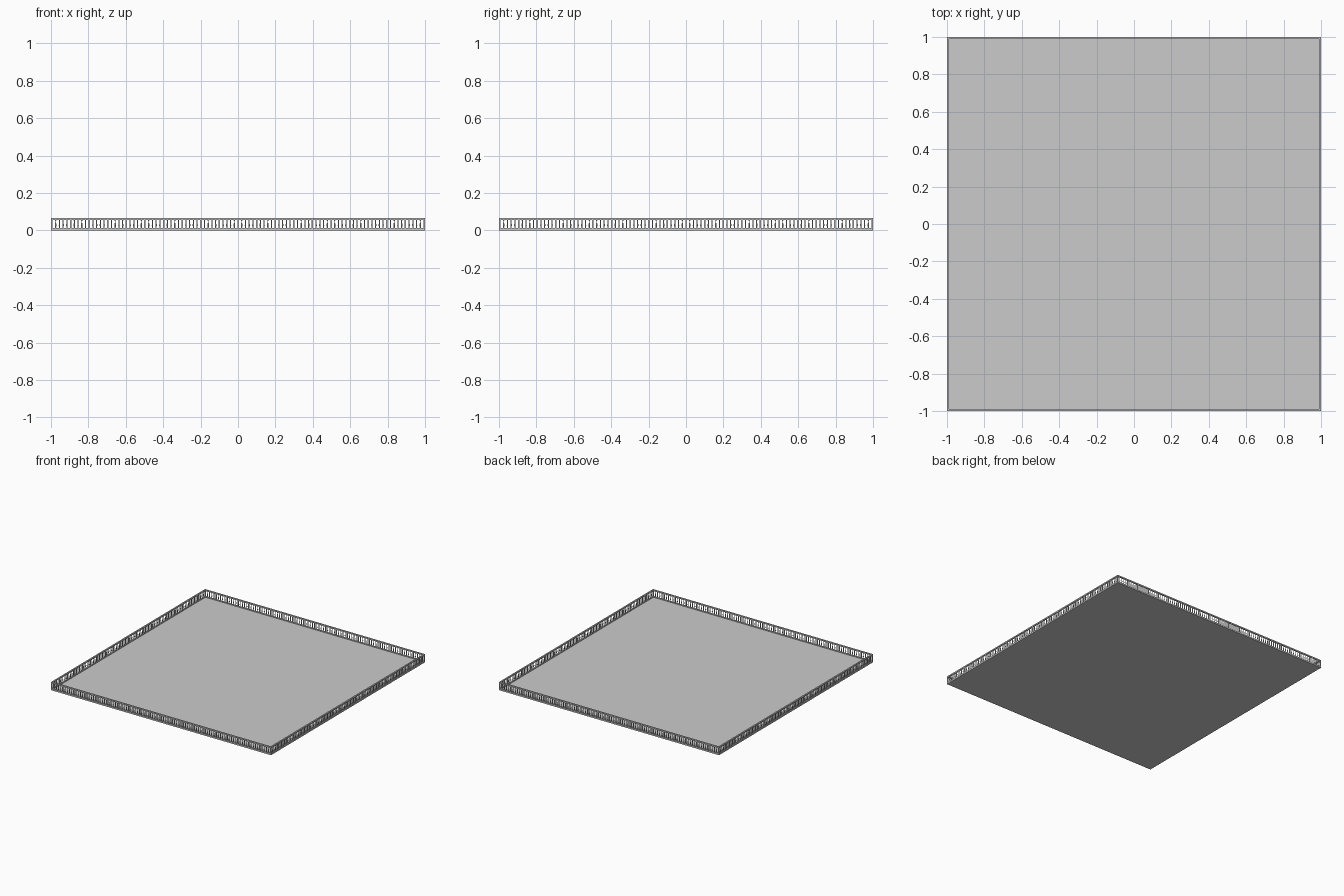
import bpy, bmesh
from math import cos, sin, pi
from mathutils import Matrix

if "Cube" in bpy.data.objects:
    bpy.data.objects.remove(bpy.data.objects["Cube"])

EDGE = 0.9945        # centre line of the railing
HALF = 0.0055        # half the rail depth
Z_FLOOR, Z_TOP = 0.006, 0.067


def box(bm, x0, x1, y0, y1, z0, z1):
    m = Matrix.Translation(((x0 + x1) / 2, (y0 + y1) / 2, (z0 + z1) / 2))
    m = m @ Matrix.Diagonal((x1 - x0, y1 - y0, z1 - z0, 1))
    bmesh.ops.create_cube(bm, size=1, matrix=m)


def baluster(bm, x, y, sides=8):
    profile = [(0.0038, 0.012), (0.0028, 0.018), (0.0042, 0.028),
               (0.0026, 0.042), (0.0026, 0.050), (0.0038, 0.057)]
    rings = [[bm.verts.new((x + r * cos(2 * pi * (i + .5) / sides),
                            y + r * sin(2 * pi * (i + .5) / sides), z))
              for i in range(sides)] for r, z in profile]
    for a, b in zip(rings, rings[1:]):
        for i in range(sides):
            j = (i + 1) % sides
            bm.faces.new((a[i], a[j], b[j], b[i]))


def finish(bm, name):
    me = bpy.data.meshes.new(name)
    bm.to_mesh(me)
    bm.free()
    ob = bpy.data.objects.new(name, me)
    bpy.context.collection.objects.link(ob)
    return ob


# Thin floor slab
bm = bmesh.new()
box(bm, -1, 1, -1, 1, 0, Z_FLOOR)
finish(bm, "floor")

# One side of the railing: base rail, top rail, posts every 0.1, balusters between
bm = bmesh.new()
box(bm, -1, 1 - 2 * HALF, -1, -1 + 2 * HALF, Z_FLOOR, 0.012)
box(bm, -1, 1 - 2 * HALF, -1, -1 + 2 * HALF, 0.057, Z_TOP)
for k in range(100):
    x = -EDGE + k * 2 * EDGE / 100
    if k % 5 == 0:
        box(bm, x - 0.004, x + 0.004, -EDGE - 0.004, -EDGE + 0.004, 0.012, 0.057)
    else:
        baluster(bm, x, -EDGE)
side = finish(bm, "railing_front")

# The other three sides share the mesh, turned a quarter each
for n, name in enumerate(("right", "back", "left"), 1):
    ob = bpy.data.objects.new("railing_" + name, side.data)
    ob.rotation_euler.z = n * pi / 2
    bpy.context.collection.objects.link(ob)
